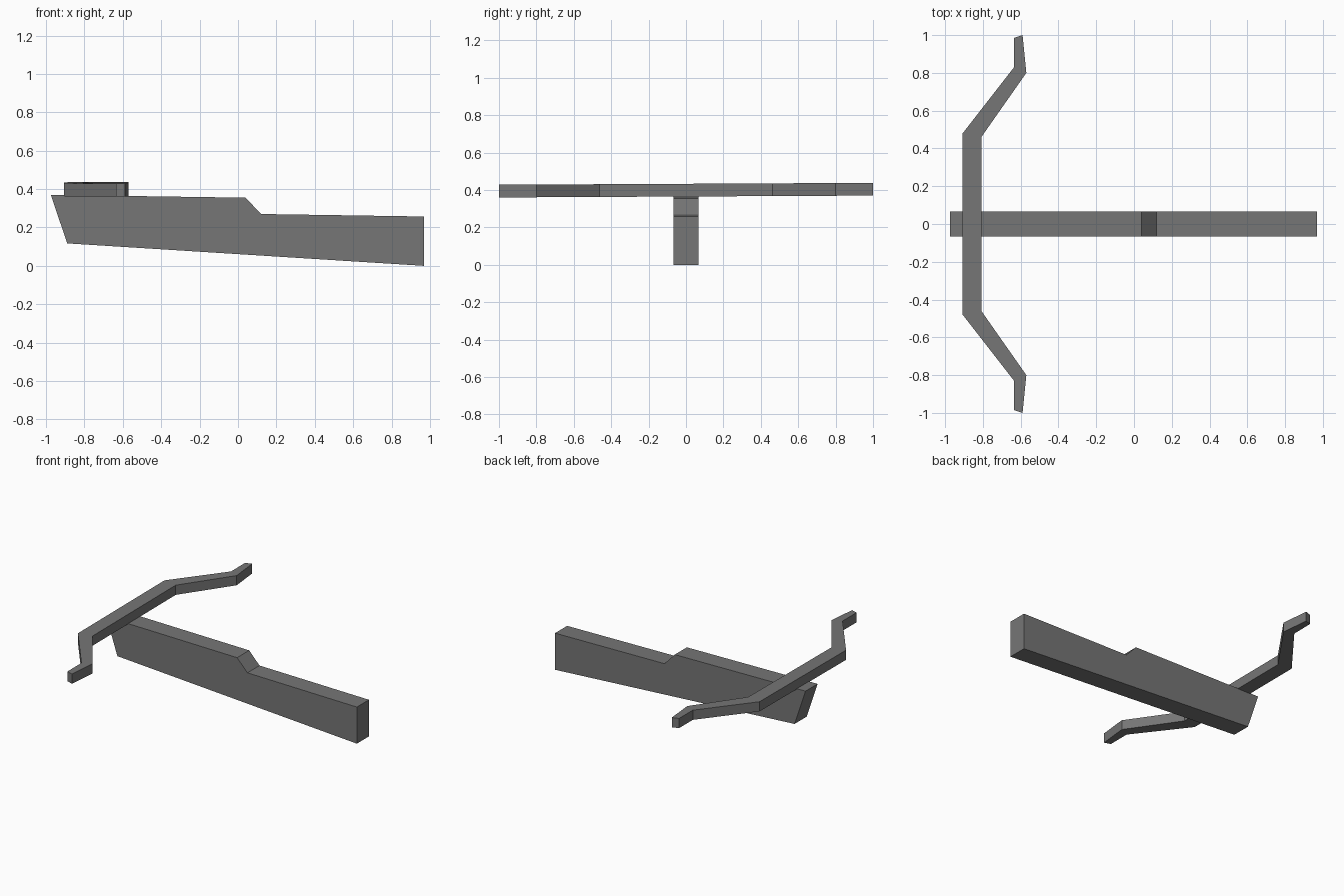
import bpy
import bmesh
from mathutils import Vector

cube = bpy.data.objects.get("Cube")
if cube:
    bpy.data.objects.remove(cube, do_unlink=True)

# Single flat colour
grey = bpy.data.materials.new("dark_grey")
grey.use_nodes = True
colour = (0.18, 0.18, 0.18, 1)
grey.diffuse_color = colour
grey.node_tree.nodes["Principled BSDF"].inputs["Base Color"].default_value = colour


def extruded_part(name, outline, direction):
    """Make a closed, flat-shaded prism by extruding an outline."""
    bm = bmesh.new()
    face = bm.faces.new([bm.verts.new(p) for p in outline])
    result = bmesh.ops.extrude_face_region(bm, geom=[face], use_keep_orig=True)
    moved = [g for g in result["geom"] if isinstance(g, bmesh.types.BMVert)]
    bmesh.ops.translate(bm, verts=moved, vec=Vector(direction))
    bmesh.ops.recalc_face_normals(bm, faces=bm.faces)
    mesh = bpy.data.meshes.new(name)
    bm.to_mesh(mesh)
    bm.free()
    mesh.materials.append(grey)
    obj = bpy.data.objects.new(name, mesh)
    bpy.context.collection.objects.link(obj)
    return obj


# Stock: stepped side profile, extruded across its width
half_width = 0.067
stock_profile = [(-0.975, 0.37), (0.04, 0.355), (0.12, 0.27),
                 (0.97, 0.257), (0.97, 0.0), (-0.89, 0.117)]
extruded_part("stock", [(x, -half_width, z) for x, z in stock_profile],
              (0, 2 * half_width, 0))

# Bow: one limb outline mirrored across the stock, with a very slight tilt
limb = [(-0.907, 0.48), (-0.635, 0.83), (-0.635, 0.985),
        (-0.59, 1.0), (-0.57, 0.80), (-0.807, 0.462)]
bow_outline = limb + [(x, -y) for x, y in reversed(limb)]
extruded_part("bow", [(x, y, 0.365 + 0.005 * y) for x, y in bow_outline],
              (0, 0, 0.068))
